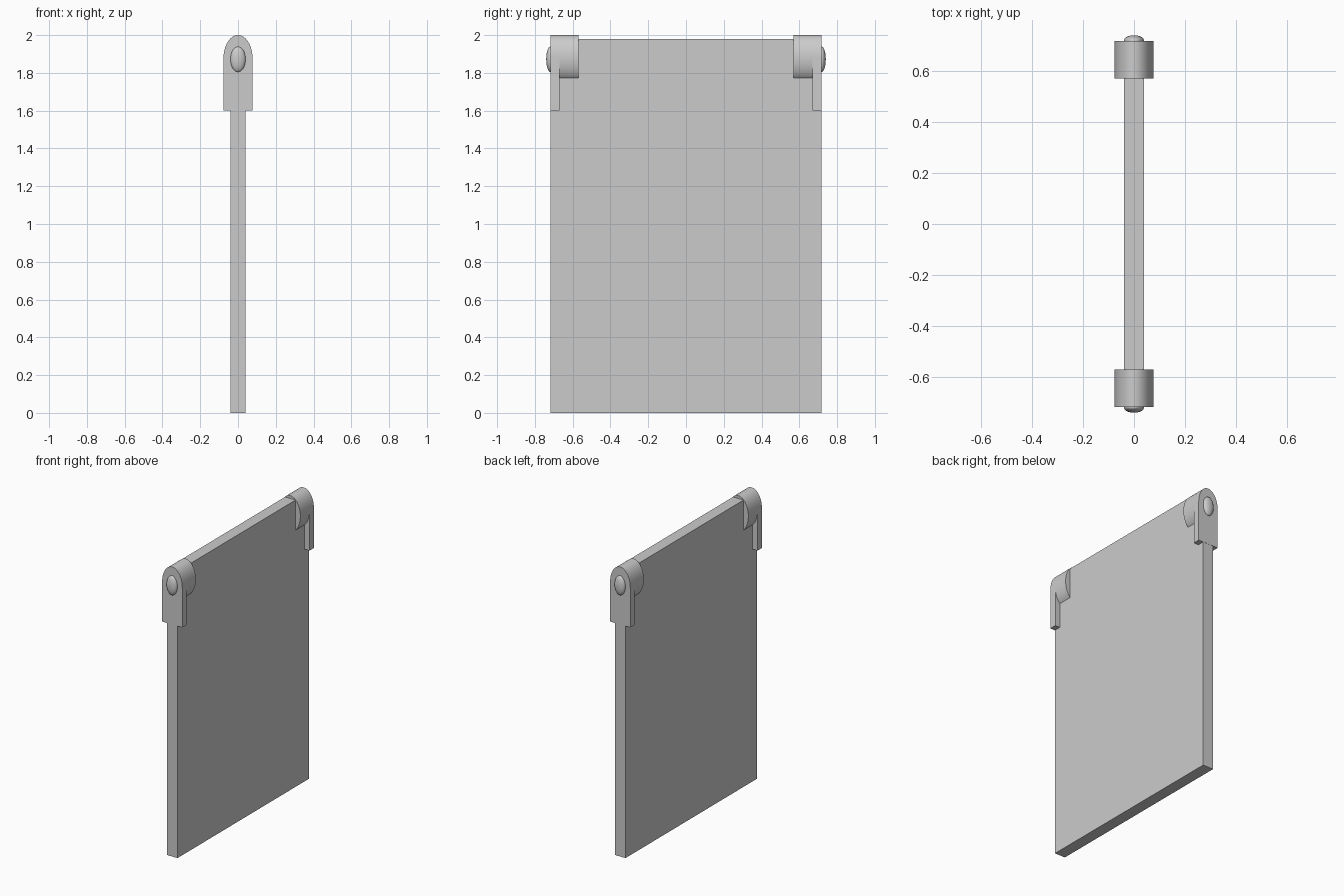
import bpy, bmesh, math
from mathutils import Matrix

cube = bpy.data.objects.get("Cube")
if cube:
    bpy.data.objects.remove(cube, do_unlink=True)

GREY = (0.6, 0.6, 0.6, 1)
grey = bpy.data.materials.new("plain grey")
grey.use_nodes = True
grey.diffuse_color = GREY
grey.node_tree.nodes["Principled BSDF"].inputs["Base Color"].default_value = GREY

HALF_DEPTH = 0.718   # outer face of the brackets
AXIS_Z = 1.877       # height of the barrel axis
RX, RZ = 0.077, 0.123
SEGMENTS = 48


def finish(name, bm, smooth=False):
    bmesh.ops.recalc_face_normals(bm, faces=bm.faces)
    mesh = bpy.data.meshes.new(name)
    bm.to_mesh(mesh)
    bm.free()
    mesh.materials.append(grey)
    obj = bpy.data.objects.new(name, mesh)
    bpy.context.collection.objects.link(obj)
    if smooth:
        bpy.ops.object.select_all(action="DESELECT")
        obj.select_set(True)
        bpy.context.view_layer.objects.active = obj
        bpy.ops.object.shade_smooth_by_angle(angle=math.radians(35))
    return obj


def extrude_profile(name, points, y0, y1):
    """Extrude an x-z outline along y."""
    bm = bmesh.new()
    face = bm.faces.new([bm.verts.new((x, y0, z)) for x, z in points])
    result = bmesh.ops.extrude_face_region(bm, geom=[face])
    verts = [v for v in result["geom"] if isinstance(v, bmesh.types.BMVert)]
    bmesh.ops.translate(bm, verts=verts, vec=(0, y1 - y0, 0))
    return finish(name, bm, smooth=True)


def arc(start, end, steps):
    angles = [start + (end - start) * i / steps for i in range(steps + 1)]
    return [(RX * math.cos(a), AXIS_Z + RZ * math.sin(a)) for a in angles]


# Flat upright panel
bm = bmesh.new()
bmesh.ops.create_cube(bm, size=1)
bmesh.ops.scale(bm, verts=bm.verts, vec=(0.08, 2 * HALF_DEPTH - 0.002, 1.98))
bmesh.ops.translate(bm, verts=bm.verts, vec=(0, 0, 0.99))
finish("panel", bm)

# Bracket at each upper corner
for side, label in ((-1, "front"), (1, "back")):
    outer = side * HALF_DEPTH

    # Oval barrel wrapped over the panel edge
    oval = arc(0, 2 * math.pi, SEGMENTS)[:-1]
    extrude_profile(label + "_barrel", oval, side * 0.57, outer - side * 0.001)

    # Round-topped end plate
    outline = arc(0, math.pi, SEGMENTS // 2) + [(-RX, 1.602), (RX, 1.602)]
    extrude_profile(label + "_end_plate", outline, side * 0.67, outer)

    # Domed rivet head
    bm = bmesh.new()
    bmesh.ops.create_uvsphere(bm, u_segments=32, v_segments=16, radius=1)
    bmesh.ops.transform(bm, verts=bm.verts, matrix=Matrix.Translation((0, outer, 1.872))
                        @ Matrix.Diagonal((0.04, 0.022, 0.067, 1)))
    finish(label + "_rivet", bm, smooth=True)
